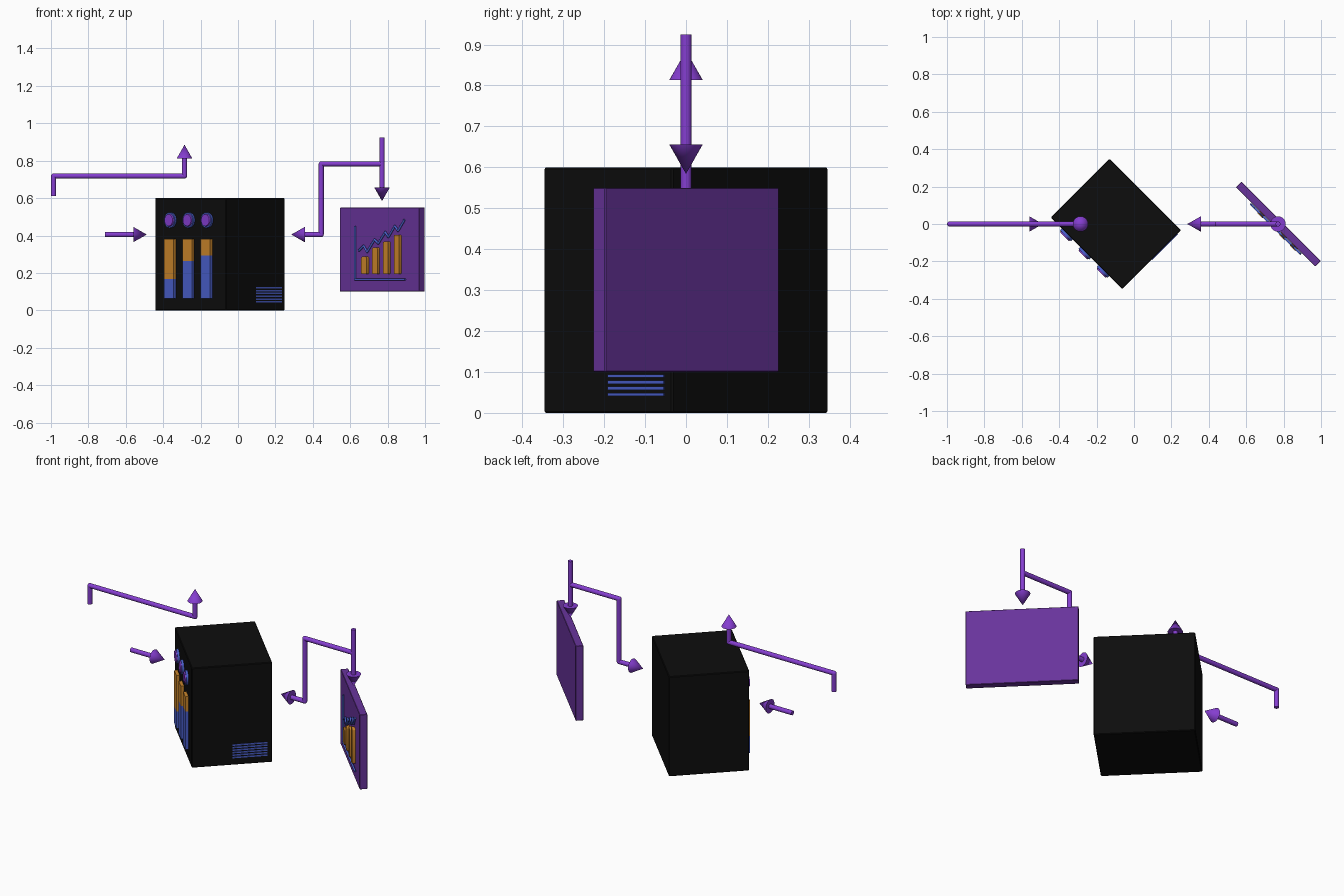
import bpy, bmesh, math
from mathutils import Matrix, Vector

if "Cube" in bpy.data.objects:
    bpy.data.objects.remove(bpy.data.objects["Cube"])


def material(name, rgb):
    m = bpy.data.materials.new(name)
    m.diffuse_color = (*rgb, 1)
    m.use_nodes = True
    m.node_tree.nodes["Principled BSDF"].inputs["Base Color"].default_value = m.diffuse_color
    return m


BLACK = material("black", (0.004, 0.004, 0.004))
PURPLE = material("panel purple", (0.14, 0.034, 0.33))
VIOLET = material("arrow violet", (0.235, 0.048, 0.63))
BLUE = material("blue", (0.068, 0.115, 0.6))
ORANGE = material("orange", (0.6, 0.24, 0.024))

TURN = Matrix.Rotation(math.radians(-45), 4, 'Z')
CABINET = Matrix.Translation((-0.097, 0, 0)) @ TURN
PANEL = Matrix.Translation((0.772, 0, 0)) @ TURN


def finish(name, bm, mat, frame=Matrix()):
    bmesh.ops.recalc_face_normals(bm, faces=bm.faces)
    me = bpy.data.meshes.new(name)
    bm.to_mesh(me)
    bm.free()
    me.materials.append(mat)
    ob = bpy.data.objects.new(name, me)
    ob.matrix_world = frame
    bpy.context.collection.objects.link(ob)
    return ob


def smooth(ob):
    bpy.ops.object.select_all(action='DESELECT')
    ob.select_set(True)
    bpy.context.view_layer.objects.active = ob
    bpy.ops.object.shade_smooth_by_angle(angle=math.radians(40))


def add_box(bm, lo, hi, bevel=0.0, axis=None):
    """Box from corner to corner; bevels all edges or only those along an axis."""
    lo, hi = Vector(lo), Vector(hi)
    vs = bmesh.ops.create_cube(bm, size=1, matrix=Matrix.Translation((lo + hi) / 2)
                               @ Matrix.Diagonal((*(hi - lo), 1)))["verts"]
    if bevel:
        es = {e for v in vs for e in v.link_edges}
        if axis is not None:
            es = {e for e in es if abs(e.verts[0].co[axis] - e.verts[1].co[axis]) > 1e-5}
        bmesh.ops.bevel(bm, geom=list(es), offset=bevel, segments=3 if axis is not None else 1,
                        profile=0.5, affect='EDGES')


def box(name, lo, hi, mat, frame, bevel=0.0, axis=None):
    bm = bmesh.new()
    add_box(bm, lo, hi, bevel, axis)
    return finish(name, bm, mat, frame)


def add_cone(bm, a, b, r1, r2, segs=24):
    """Cylinder or cone running from a to b."""
    a, b = Vector(a), Vector(b)
    d = b - a
    rot = d.to_track_quat('Z', 'Y').to_matrix().to_4x4()
    bmesh.ops.create_cone(bm, cap_ends=True, segments=segs, radius1=r1, radius2=r2,
                          depth=d.length, matrix=Matrix.Translation((a + b) / 2) @ rot)


def add_path(bm, pts, r, segs=16):
    """Round rod through points, with ball joints at the bends."""
    for a, b in zip(pts, pts[1:]):
        add_cone(bm, a, b, r, r, segs)
    for p in pts[1:-1]:
        bmesh.ops.create_uvsphere(bm, u_segments=segs, v_segments=8, radius=r,
                                  matrix=Matrix.Translation(p))


# Arrows: x,z paths whose last point is the tip of the head
def arrow(name, pts, branch=None):
    pts = [Vector((x, 0, z)) for x, z in pts]
    base = pts[-1] + (pts[-2] - pts[-1]).normalized() * 0.072
    bm = bmesh.new()
    add_path(bm, pts[:-1] + [base], 0.0135)
    add_cone(bm, base, pts[-1], 0.041, 0.0)
    smooth(finish(name, bm, VIOLET))


arrow("upward_arrow", [(-0.986, 0.61), (-0.986, 0.718), (-0.286, 0.718), (-0.286, 0.885)])
arrow("inlet_arrow", [(-0.71, 0.405), (-0.488, 0.405)])
arrow("downward_arrow", [(0.77, 0.925), (0.77, 0.584)])
arrow("branch_arrow", [(0.77, 0.783), (0.445, 0.783), (0.445, 0.405), (0.285, 0.405)])

# Cabinet body
W, D = 0.27, 0.2225
box("cabinet", (-W, -D, 0), (W, D, 0.6), BLACK, CABINET, 0.004)

# Gauge bars and round knobs on the cabinet front
for i, (x, split) in enumerate(((-0.146, 0.167), (-0.007, 0.263), (0.131, 0.293)), 1):
    box(f"gauge_lower_{i}", (x - 0.035, -D - 0.018, 0.064), (x + 0.035, -D, split), BLUE, CABINET)
    box(f"gauge_upper_{i}", (x - 0.035, -D - 0.018, split), (x + 0.035, -D, 0.382), ORANGE, CABINET)
    bm = bmesh.new()
    add_cone(bm, (x, -D, 0.482), (x, -D - 0.013, 0.482), 0.041, 0.041)
    smooth(finish(f"knob_ring_{i}", bm, BLUE, CABINET))
    bm = bmesh.new()
    add_cone(bm, (x, -D - 0.01, 0.482), (x, -D - 0.02, 0.482), 0.035, 0.031)
    smooth(finish(f"knob_{i}", bm, VIOLET, CABINET))

# Vent stripes low on the cabinet side
bm = bmesh.new()
for i in range(6):
    z = 0.045 + 0.015 * i
    add_box(bm, (W - 0.002, 0.002, z - 0.004), (W + 0.003, 0.196, z + 0.004))
finish("vent_stripes", bm, BLUE, CABINET)

# Display panel
T = 0.021
box("display_panel", (-0.3, -T, 0.1), (0.3, T, 0.55), PURPLE, PANEL, 0.002)


def chart_x(x):
    return (x - 0.772) / 0.7071 + T + 0.008


# Rounded chart bars
for i, (x, top) in enumerate(((0.68, 0.287), (0.738, 0.335), (0.796, 0.367), (0.854, 0.403)), 1):
    c = chart_x(x)
    smooth(box(f"chart_bar_{i}", (c - 0.02, -T - 0.018, 0.193), (c + 0.02, -T, top),
               ORANGE, PANEL, 0.008, 1))

# Chart axes
bm = bmesh.new()
y = -T - 0.008
add_path(bm, [(chart_x(0.626), y, 0.45), (chart_x(0.626), y, 0.165),
              (chart_x(0.893), y, 0.165)], 0.006, 12)
smooth(finish("chart_axes", bm, BLUE, PANEL))

# Zigzag trend line
trend = [(0.645, 0.318), (0.672, 0.345), (0.69, 0.312), (0.73, 0.378), (0.75, 0.358),
         (0.787, 0.418), (0.804, 0.392), (0.838, 0.45), (0.856, 0.425), (0.89, 0.484)]
bm = bmesh.new()
add_path(bm, [(chart_x(x), y, z) for x, z in trend], 0.006, 12)
smooth(finish("trend_line", bm, BLUE, PANEL))
